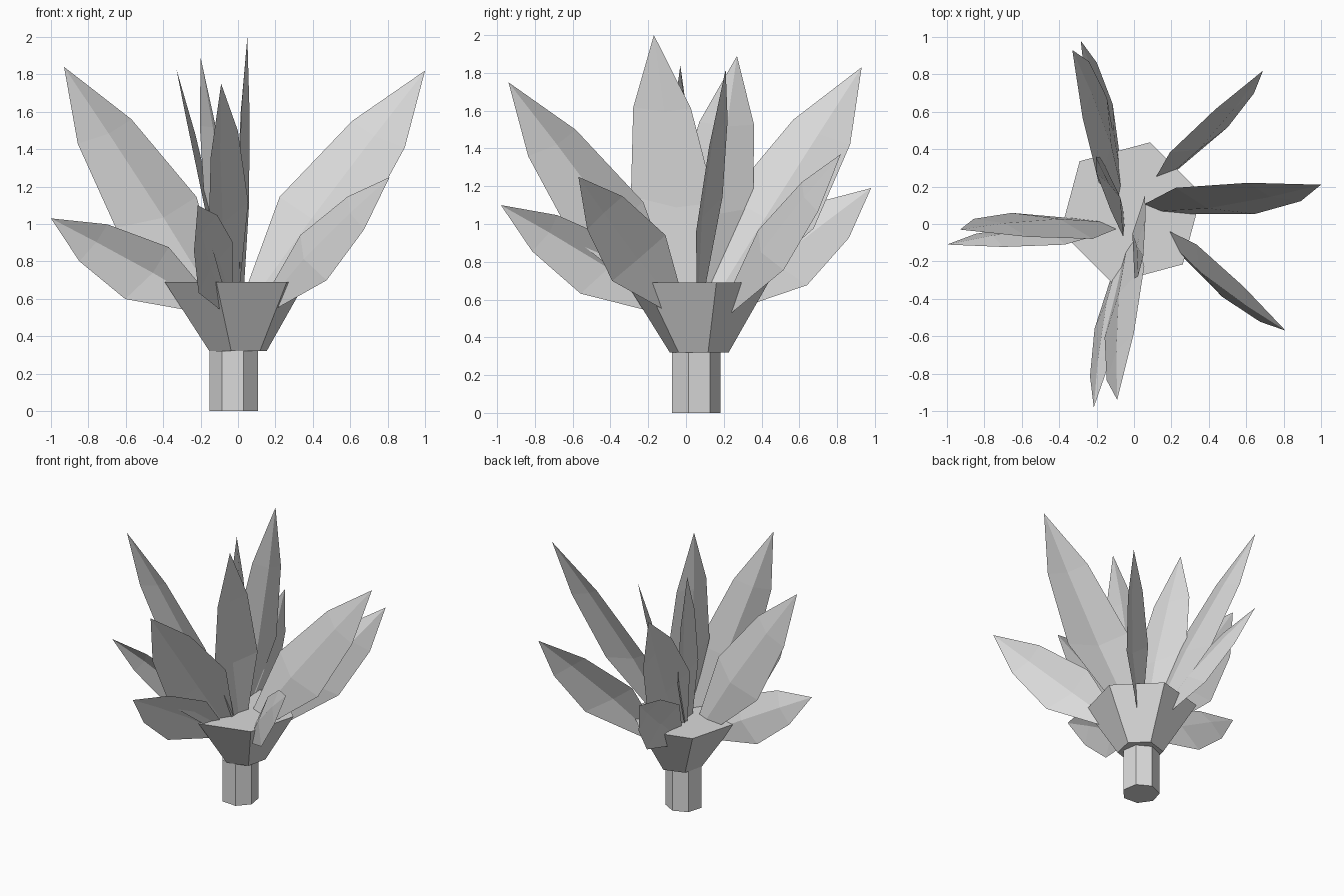
import bpy
import math
from mathutils import Vector, Quaternion

cube = bpy.data.objects.get("Cube")
if cube:
    bpy.data.objects.remove(cube, do_unlink=True)

# One plain grey for the whole plant
grey = bpy.data.materials.new("plain grey")
grey.use_nodes = True
COLOUR = (0.7, 0.7, 0.7, 1.0)
grey.diffuse_color = COLOUR
grey.node_tree.nodes["Principled BSDF"].inputs["Base Color"].default_value = COLOUR


def make_object(name, verts, faces):
    mesh = bpy.data.meshes.new(name)
    mesh.from_pydata([tuple(v) for v in verts], [], faces)
    mesh.materials.append(grey)
    mesh.update()
    obj = bpy.data.objects.new(name, mesh)
    bpy.context.collection.objects.link(obj)
    return obj


def ring(centre, radius, z, sides, start):
    """Corner points of a level regular polygon."""
    angles = [math.radians(start) + math.tau * i / sides for i in range(sides)]
    return [Vector((centre[0] + radius * math.cos(a),
                    centre[1] + radius * math.sin(a), z)) for a in angles]


def prism(name, bottom, top):
    """Closed solid between two rings of equal size."""
    n = len(bottom)
    faces = [(i, (i + 1) % n, n + (i + 1) % n, n + i) for i in range(n)]
    faces += [tuple(reversed(range(n))), tuple(range(n, 2 * n))]
    return make_object(name, bottom + top, faces)


# Position along the blade and relative half width
PROFILE = [(0, 0.2), (0.37, 1), (0.72, 0.69)]
LOWER_SHIFT = 0.06


def leaf(name, root, tip, half_width, roll, fold=0.04):
    """Upright blade with a folded midrib, its upper edge leaning left."""
    root, tip = Vector(root), Vector(tip)
    axis = (tip - root).normalized()
    left = Vector((0, 0, 1)).cross(axis).normalized()
    left = Quaternion(axis, -math.radians(roll)) @ left
    up = axis.cross(left)
    verts, faces = [], []
    for along, wide in PROFILE:
        mid = root.lerp(tip, along)
        edge = up * half_width * wide
        # The lower edge is fuller towards the tip than the upper one
        forward = (tip - root) * LOWER_SHIFT * wide ** 2
        verts += [mid + edge, mid - left * fold * wide,
                  mid - edge * 1.06 + forward]
    verts.append(tip)
    end = len(verts) - 1
    for row in range(len(PROFILE) - 1):
        for side in (0, 1):
            a = row * 3 + side
            faces.append((a, a + 1, a + 4, a + 3))
    faces += [(end - 3, end - 2, end), (end - 2, end - 1, end)]
    return make_object(name, verts, faces)


# Stem and flared six-sided cup
prism("stem", ring((-0.02, 0.05), 0.133, 0, 7, 35),
      ring((-0.02, 0.05), 0.133, 0.32, 7, 35))
prism("cup", ring((0.0, 0.07), 0.16, 0.32, 6, 17),
      ring((-0.015, 0.06), 0.39, 0.69, 6, 15))

# Tall upper leaves: root, tip, half width, roll in degrees
tall = {
    "left": ((0.05, 0.07, 0.55), (1.0, 0.21, 1.82), 0.23, 25),
    "right": ((-0.1, 0.0, 0.55), (-0.93, -0.03, 1.84), 0.23, 19),
    "back": ((-0.06, 0.12, 0.55), (-0.33, 0.93, 1.83), 0.23, 23),
    "front": ((-0.02, -0.06, 0.55), (-0.09, -0.94, 1.75), 0.225, 23),
    "inner_back": ((-0.06, 0.05, 0.55), (-0.2, 0.27, 1.89), 0.21, 17),
    "inner_front": ((0.02, 0.01, 0.55), (0.05, -0.17, 2.0), 0.215, 17),
}
# Short lower leaves
short = {
    "right": ((-0.14, -0.03, 0.55), (-1.0, -0.11, 1.03), 0.18, 19),
    "front": ((-0.05, -0.1, 0.55), (-0.215, -0.98, 1.1), 0.185, 22),
    "back": ((-0.06, 0.16, 0.55), (-0.285, 0.98, 1.19), 0.19, 22),
    "back_left": ((0.11, 0.2, 0.53), (0.69, 0.82, 1.37), 0.19, 20),
    "front_left": ((0.13, -0.03, 0.54), (0.81, -0.57, 1.25), 0.19, 20),
}
for size, group in (("tall", tall), ("short", short)):
    for place, (root, tip, width, roll) in group.items():
        leaf(f"{size}_leaf_{place}", root, tip, width, roll)
